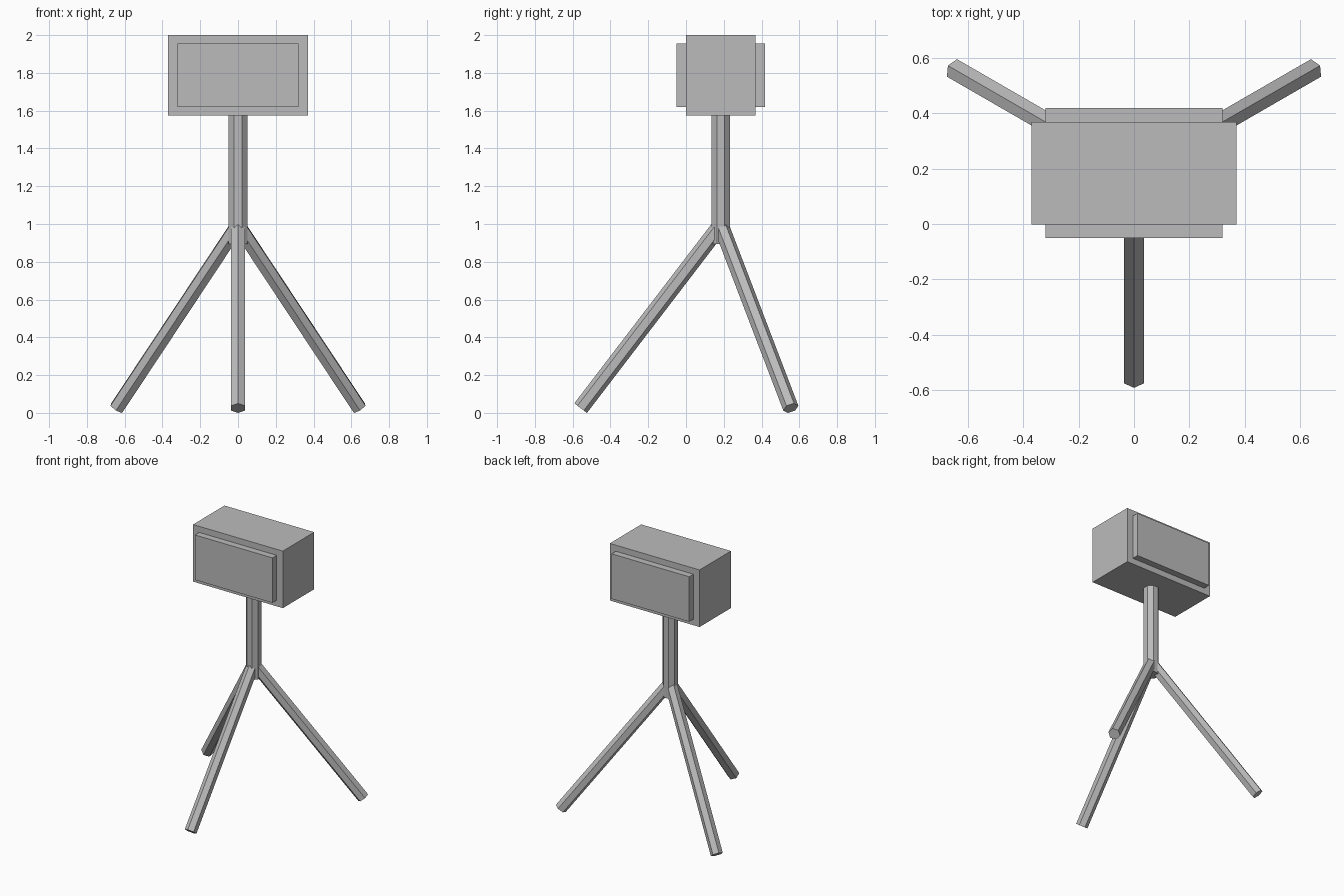
import bpy
import bmesh
import math
from mathutils import Matrix, Vector

cube = bpy.data.objects.get("Cube")
if cube:
    bpy.data.objects.remove(cube, do_unlink=True)

CENTRE_Y = 0.184

grey = bpy.data.materials.new("plain grey")
grey.use_nodes = True
colour = (0.5, 0.5, 0.5, 1.0)
grey.diffuse_color = colour
grey.node_tree.nodes["Principled BSDF"].inputs["Base Color"].default_value = colour


def add_object(name, bm, matrix):
    bmesh.ops.recalc_face_normals(bm, faces=bm.faces[:])
    mesh = bpy.data.meshes.new(name)
    bm.to_mesh(mesh)
    bm.free()
    mesh.materials.append(grey)
    obj = bpy.data.objects.new(name, mesh)
    obj.matrix_world = matrix
    bpy.context.collection.objects.link(obj)
    return obj


def box(name, size, centre):
    bm = bmesh.new()
    bmesh.ops.create_cube(bm, size=1.0)
    bmesh.ops.scale(bm, vec=Vector(size), verts=bm.verts[:])
    return add_object(name, bm, Matrix.Translation(centre))


def prism(name, sides, radius, length, first_angle, matrix):
    """Regular prism hanging down from the local origin."""
    bm = bmesh.new()
    ring = []
    for i in range(sides):
        a = first_angle + 2 * math.pi * i / sides
        ring.append(bm.verts.new((radius * math.cos(a), radius * math.sin(a), 0)))
    top = bm.faces.new(ring)
    bottom = bmesh.ops.extrude_face_region(bm, geom=[top], use_keep_orig=True)
    moved = [v for v in bottom["geom"] if isinstance(v, bmesh.types.BMVert)]
    bmesh.ops.translate(bm, vec=(0, 0, -length), verts=moved)
    return add_object(name, bm, matrix)


# Head with a raised panel on the front and back
box("head", (0.74, 0.37, 0.425), (0, CENTRE_Y, 1.7875))
for name, side in (("front_panel", -1), ("back_panel", 1)):
    box(name, (0.64, 0.05, 0.335), (0, CENTRE_Y + side * 0.21, 1.7875))

# Eight-sided column
prism("column", 8, 0.054, 0.68, math.pi / 8,
      Matrix.Translation((0, CENTRE_Y, 1.575)))

# Three six-sided legs spread evenly around the column
spread, drop = 0.742, 0.97
tilt = math.atan2(spread, drop)
for i, name in enumerate(("front_leg", "back_left_leg", "back_right_leg")):
    matrix = (Matrix.Translation((0, CENTRE_Y, 0.995))
              @ Matrix.Rotation(math.radians(120 * i), 4, "Z")
              @ Matrix.Rotation(-tilt, 4, "X"))
    prism(name, 6, 0.042, math.hypot(spread, drop), math.pi / 2, matrix)
